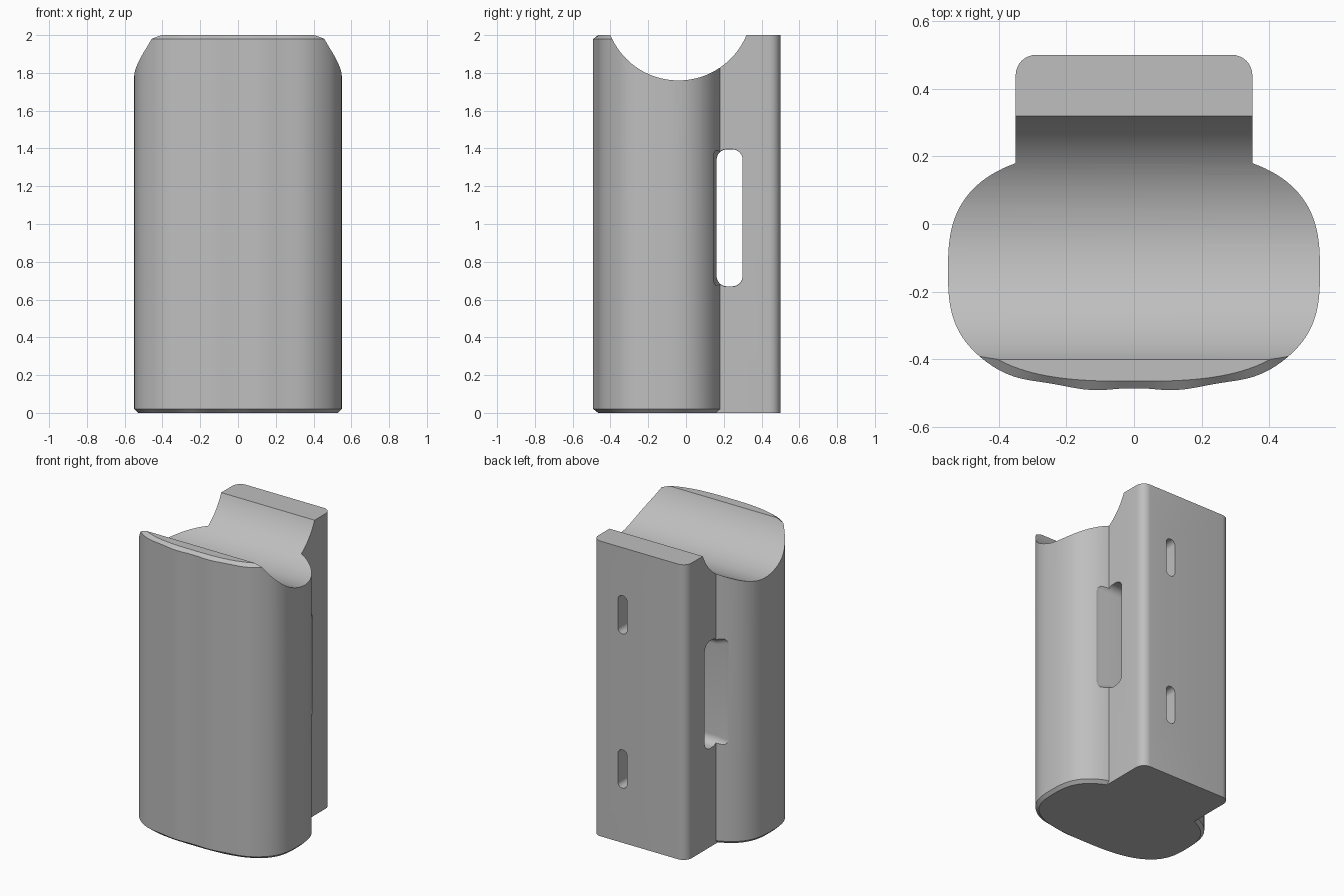
import bpy, bmesh
from math import pi, sin, cos, radians

cube = bpy.data.objects.get("Cube")
if cube:
    bpy.data.objects.remove(cube, do_unlink=True)

grey = bpy.data.materials.new("plain grey")
grey.use_nodes = True
colour = (0.52, 0.52, 0.52, 1)
grey.diffuse_color = colour
grey.node_tree.nodes["Principled BSDF"].inputs["Base Color"].default_value = colour


def loft(name, rings):
    """Skin equal-length closed rings and cap both ends."""
    bm = bmesh.new()
    loops = [[bm.verts.new(p) for p in ring] for ring in rings]
    for a, b in zip(loops, loops[1:]):
        for i in range(len(a)):
            j = (i + 1) % len(a)
            bm.faces.new((a[i], a[j], b[j], b[i]))
    bm.faces.new(loops[0])
    bm.faces.new(loops[-1])
    bmesh.ops.recalc_face_normals(bm, faces=bm.faces[:])
    mesh = bpy.data.meshes.new(name)
    bm.to_mesh(mesh)
    bm.free()
    mesh.materials.append(grey)
    obj = bpy.data.objects.new(name, mesh)
    bpy.context.collection.objects.link(obj)
    return obj


def rounded_rect(u0, u1, v0, v1, r, steps=8):
    """Outline of a rectangle with rounded corners."""
    corners = [(u1 - r, v1 - r), (u0 + r, v1 - r), (u0 + r, v0 + r), (u1 - r, v0 + r)]
    return [(u + r * cos((q + k / steps) * pi / 2), v + r * sin((q + k / steps) * pi / 2))
            for q, (u, v) in enumerate(corners) for k in range(steps + 1)]


def grip_ring(z, inset, count=128):
    """Superelliptic grip outline with faint ripples along the front."""
    ring, power = [], 2 / 2.8
    for i in range(count):
        t = 2 * pi * (i + 0.5) / count
        c, s = cos(t), sin(t)
        x = (0.55 - inset) * abs(c) ** power * (1 if c > 0 else -1)
        depth = 0.36 if s > 0 else 0.345
        y = -0.14 + (depth - inset) * abs(s) ** power * (1 if s > 0 else -1)
        if s < 0 and inset == 0:
            y += 0.004 * s * (1 - cos(8 * pi * x))
        ring.append((x, y, z))
    return ring


def apply_boolean(target, other, operation):
    mod = target.modifiers.new(operation, "BOOLEAN")
    mod.operation, mod.solver, mod.object = operation, "EXACT", other
    bpy.ops.object.select_all(action="DESELECT")
    bpy.context.view_layer.objects.active = target
    target.select_set(True)
    bpy.ops.object.modifier_apply(modifier=mod.name)
    bpy.data.objects.remove(other, do_unlink=True)


# Rounded grip with chamfered ends
body = loft("grip_body", [grip_ring(0, 0.02), grip_ring(0.02, 0),
                          grip_ring(1.98, 0), grip_ring(2, 0.02)])

# Square mounting block with rounded back corners
sides = [(0.35, 0)]
sides += rounded_rect(-0.35, 0.35, 0, 0.5, 0.06)[:18]
sides += [(-0.35, 0)]
block = loft("mounting_block", [[(x, y, z) for x, y in sides] for z in (0, 2)])
apply_boolean(body, block, "UNION")

# Round saddle across the top
saddle = [(-0.04 + 0.39 * cos(2 * pi * i / 128), 2.15 + 0.39 * sin(2 * pi * i / 128))
          for i in range(128)]
apply_boolean(body, loft("saddle_cutter", [[(x, y, z) for y, z in saddle] for x in (-1, 1)]),
              "DIFFERENCE")

# Strap slot through both sides, flared at the mouths
rings = []
for x, flare in ((-0.7, 0.016), (-0.4, 0.016), (-0.345, 0),
                 (0.345, 0), (0.4, 0.016), (0.7, 0.016)):
    rings.append([(x, y, z) for y, z in
                  rounded_rect(0.162 - flare, 0.3, 0.67 - flare, 1.395 + flare, 0.055)])
apply_boolean(body, loft("strap_slot_cutter", rings), "DIFFERENCE")

# Two blind screw slots in the back
for z in (0.5, 1.545):
    outline = rounded_rect(0.092, 0.16, z - 0.13, z + 0.13, 0.033)
    cutter = loft("screw_slot_cutter", [[(x, y, w) for x, w in outline] for y in (0.4, 0.6)])
    apply_boolean(body, cutter, "DIFFERENCE")

bpy.ops.object.shade_smooth_by_angle(angle=radians(25))
